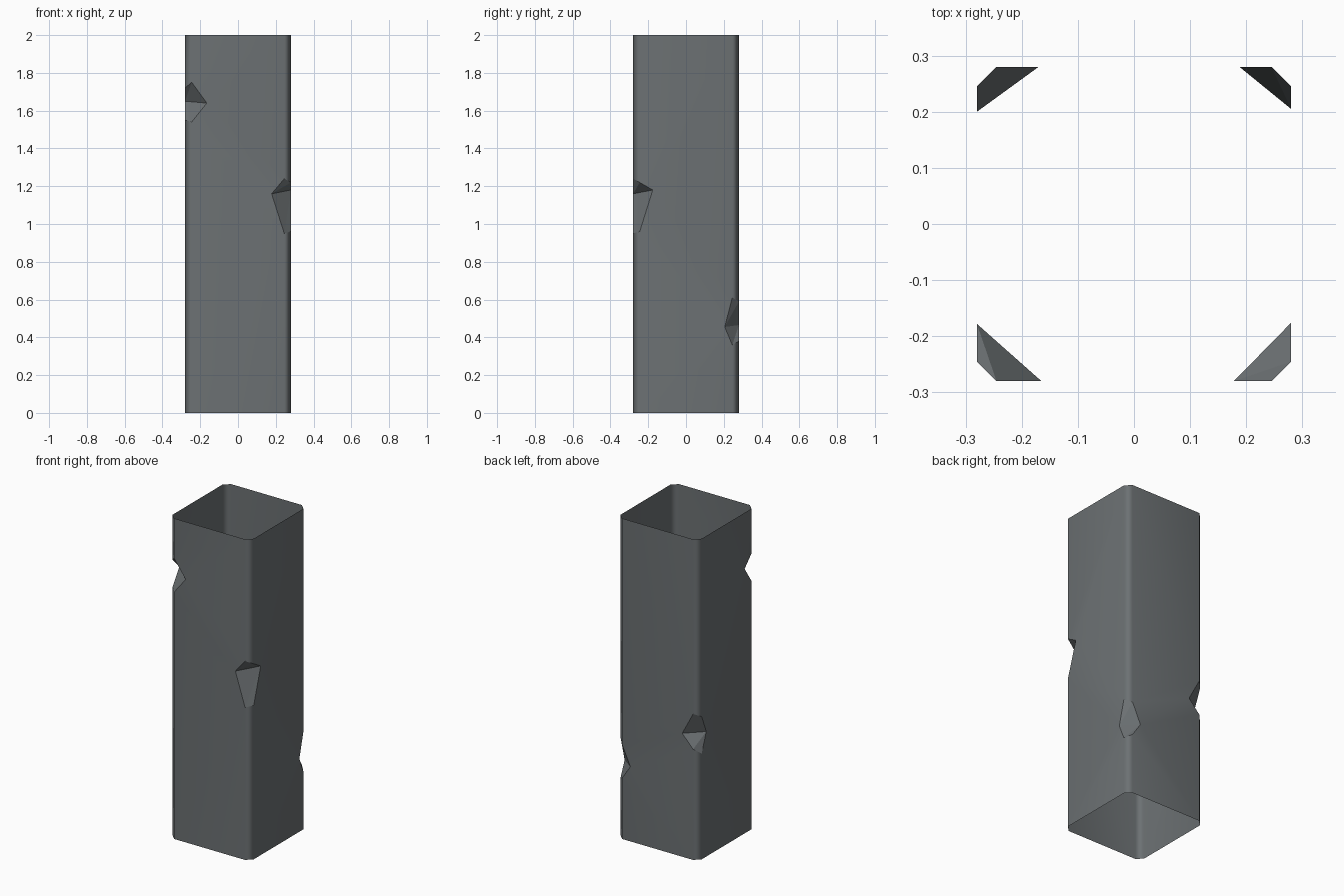
import bpy, bmesh

if "Cube" in bpy.data.objects:
    bpy.data.objects.remove(bpy.data.objects["Cube"])

H, C, TOP = 0.28, 0.035, 2.0

# One dent per corner, counter-clockwise from front left. Each dent has two sides:
# (cut depth along the wall, bottom z, ridge z, top z), first side then second side
DENTS = [
    ((-1, -1), (0.102, 1.55, 1.65, 1.72), (0.115, 1.54, 1.64, 1.75)),
    ((1, -1), (0.102, 0.95, 1.16, 1.24), (0.104, 0.96, 1.18, 1.22)),
    ((1, 1), (0.075, 0.36, 0.455, 0.61), (0.092, 0.38, 0.465, 0.59)),
    ((-1, 1), (0.11, 0.69, 0.77, 0.91), (0.08, 0.66, 0.78, 0.89)),
]

bm = bmesh.new()


def edge_column(sx, sy, on_y_wall, side):
    """Vertices up one chamfer edge, with the dent's ridge pushed into the wall."""
    depth, zb, zr, zt = side
    col = []
    for off, z in ((C, 0), (C, zb), (depth, zr), (C, zt), (C, TOP)):
        x, y = (H - off, H) if on_y_wall else (H, H - off)
        col.append(bm.verts.new((sx * x, sy * y, z)))
    return col


columns = []
for i, ((sx, sy), first, second) in enumerate(DENTS):
    # corners alternate which wall comes first when walking round the tube
    a = edge_column(sx, sy, i % 2 == 1, first)
    b = edge_column(sx, sy, i % 2 == 0, second)
    columns.append((a, b))
    # chamfer strip, with flat broken facets in the dent
    for k in range(4):
        dent = k in (1, 2)
        quad = (a[k], b[k], b[k + 1], a[k + 1])
        if dent:
            for tri in ((quad[0], quad[1], quad[2]), (quad[0], quad[2], quad[3])):
                bm.faces.new(tri).smooth = False
        else:
            bm.faces.new(quad).smooth = True

# Four walls between the chamfers
for i in range(4):
    left = columns[i][1]
    right = columns[(i + 1) % 4][0]
    bm.faces.new([left[0]] + right + left[:0:-1]).smooth = True

mesh = bpy.data.meshes.new("column_shell")
bm.normal_update()
bmesh.ops.triangulate(bm, faces=[f for f in bm.faces if len(f.verts) > 4])
bm.to_mesh(mesh)
bm.free()
# Hard edges round the dents
for e in mesh.edges:
    e.use_edge_sharp = False
column = bpy.data.objects.new("chipped_column", mesh)
bpy.context.collection.objects.link(column)

mat = bpy.data.materials.new("slate grey")
mat.diffuse_color = (0.15, 0.165, 0.172, 1)
mat.use_nodes = True
mat.node_tree.nodes["Principled BSDF"].inputs["Base Color"].default_value = mat.diffuse_color
mesh.materials.append(mat)

# Flat walls with softly shaded corners
wn = column.modifiers.new("soft_corners", 'WEIGHTED_NORMAL')
wn.keep_sharp = True
